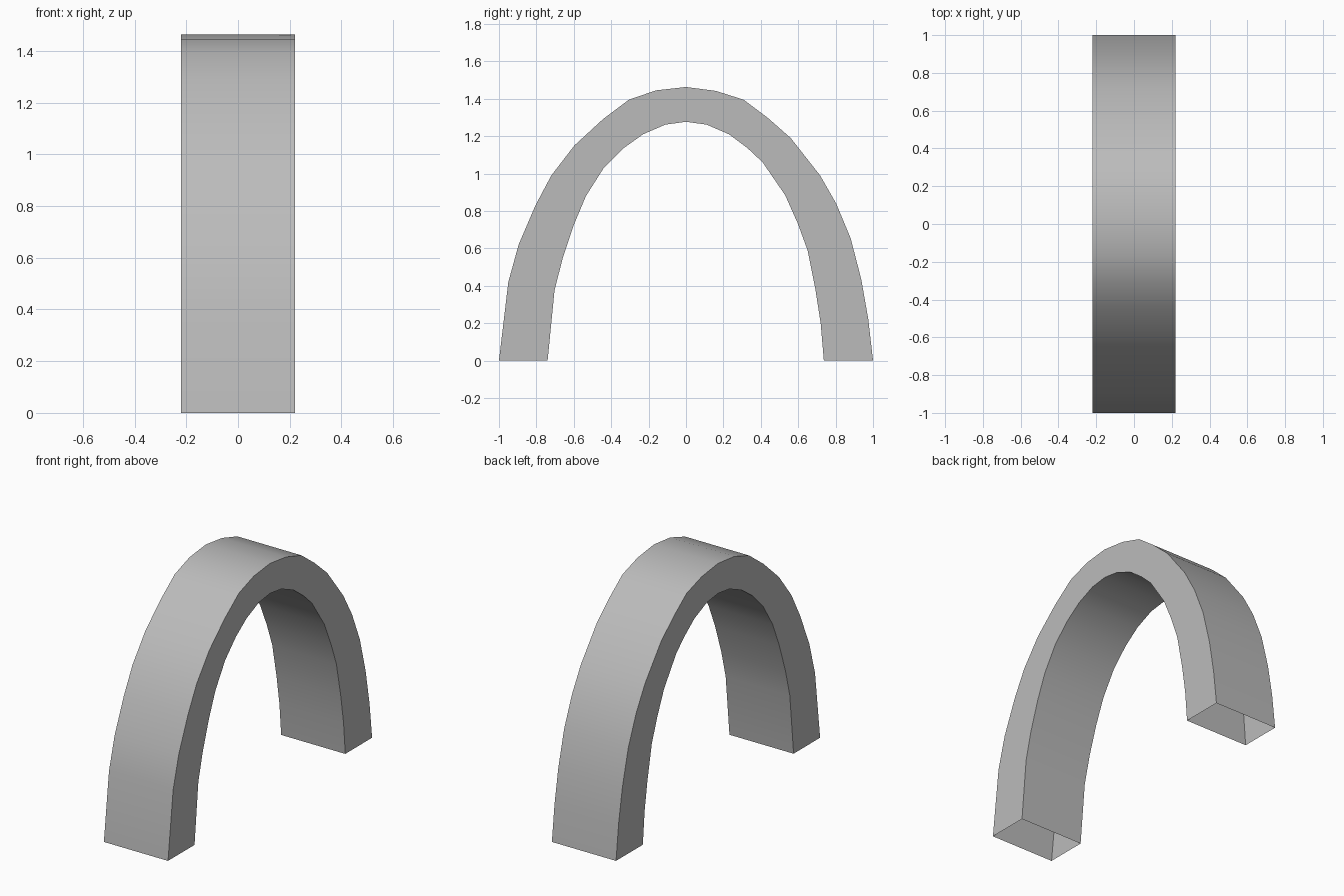
import bpy, bmesh, math

cube = bpy.data.objects.get("Cube")
if cube:
    bpy.data.objects.remove(cube, do_unlink=True)

grey = bpy.data.materials.new("plain grey")
grey.use_nodes = True
colour = (0.5, 0.5, 0.5, 1)
grey.diffuse_color = colour
grey.node_tree.nodes["Principled BSDF"].inputs["Base Color"].default_value = colour

# Outer and inner arch curves as (y, z), from the front foot to the back foot
outer = [(-1, 0), (-.95, .42), (-.895, .62), (-.805, .83), (-.72, .99), (-.597, 1.15),
         (-.445, 1.29), (-.305, 1.395), (-.16, 1.445), (0, 1.463), (.16, 1.442),
         (.308, 1.395), (.435, 1.3), (.56, 1.19), (.717, .99), (.803, .84),
         (.88, .655), (.937, .435), (.974, .225), (1, 0)]
inner = [(-.74, 0), (-.703, .375), (-.66, .545), (-.6, .725), (-.535, .88), (-.44, 1.03),
         (-.335, 1.135), (-.23, 1.21), (-.11, 1.262), (0, 1.277), (.11, 1.262),
         (.23, 1.21), (.33, 1.135), (.41, 1.06), (.53, .885), (.597, .735),
         (.65, .59), (.692, .38), (.72, .2), (.737, 0)]
HALF_WIDTH = 0.22

# Hollow arch shell: four strips swept along the curves, feet left open
bm = bmesh.new()
rails = [[bm.verts.new((x, y, z)) for y, z in curve]
         for x, curve in ((-HALF_WIDTH, outer), (HALF_WIDTH, outer),
                          (HALF_WIDTH, inner), (-HALF_WIDTH, inner))]
for a, b in zip(rails, rails[1:] + rails[:1]):
    for i in range(len(outer) - 1):
        bm.faces.new((a[i], b[i], b[i + 1], a[i + 1]))
bm.normal_update()

mesh = bpy.data.meshes.new("arch")
bm.to_mesh(mesh)
bm.free()
mesh.materials.append(grey)
arch = bpy.data.objects.new("arch", mesh)
bpy.context.collection.objects.link(arch)

# Smooth along the sweep, crisp at the side edges
bpy.context.view_layer.objects.active = arch
arch.select_set(True)
bpy.ops.object.shade_smooth_by_angle(angle=math.radians(40))
